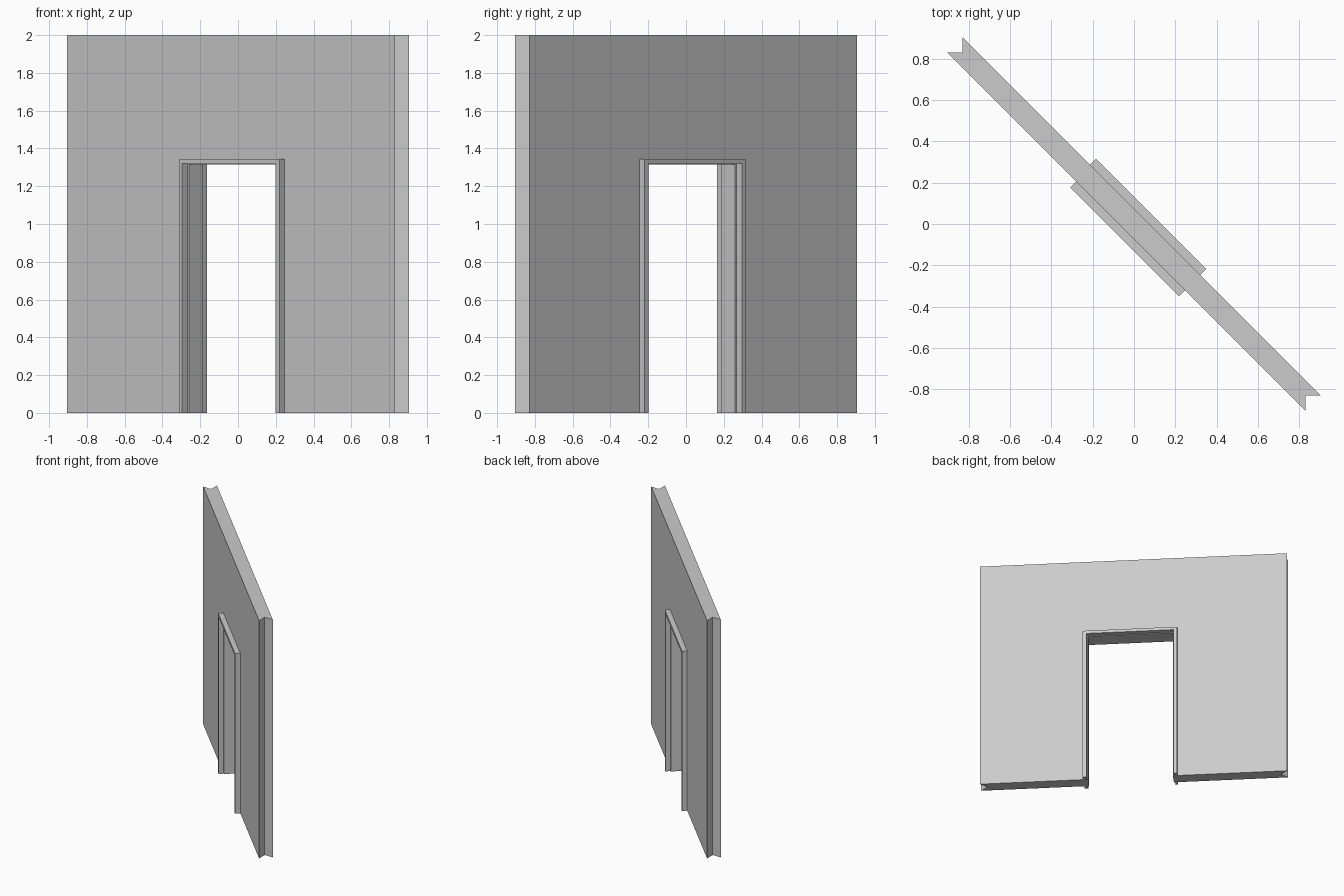
import bpy, bmesh, math
from mathutils import Matrix, Vector

if "Cube" in bpy.data.objects:
    bpy.data.objects.remove(bpy.data.objects["Cube"])

# Local axes: u along the wall, v through it (positive = back); turned 45 degrees in plan
TURN = Matrix.Rotation(-math.pi / 4, 4, 'Z')


def prism(name, points, direction):
    """Extrude a planar outline along a direction into a solid object."""
    bm = bmesh.new()
    face = bm.faces.new([bm.verts.new(p) for p in points])
    ext = bmesh.ops.extrude_face_region(bm, geom=[face])
    moved = [g for g in ext["geom"] if isinstance(g, bmesh.types.BMVert)]
    bmesh.ops.translate(bm, verts=moved, vec=Vector(direction))
    bmesh.ops.recalc_face_normals(bm, faces=bm.faces)
    bm.transform(TURN)
    mesh = bpy.data.meshes.new(name)
    bm.to_mesh(mesh)
    bm.free()
    obj = bpy.data.objects.new(name, mesh)
    bpy.context.collection.objects.link(obj)
    return obj


HALF = 0.053      # half wall thickness
END = 1.227       # half wall length
LEFT, RIGHT, DOOR_H = -0.315, 0.363, 1.315

# Wall: plan outline with V-notched mitre ends
plan = [(-END, -HALF, 0), (END, -HALF, 0), (END - HALF, 0, 0),
        (END, HALF, 0), (-END, HALF, 0), (-END + HALF, 0, 0)]
wall = prism("wall", plan, (0, 0, 2))

# Doorway cutter
opening = [(LEFT, -0.2, -0.1), (RIGHT, -0.2, -0.1),
           (RIGHT, -0.2, DOOR_H), (LEFT, -0.2, DOOR_H)]
cutter = prism("doorway_cutter", opening, (0, 0.4, 0))
cutter.hide_render = True
cutter.hide_set(True)
cut = wall.modifiers.new("doorway", 'BOOLEAN')
cut.operation = 'DIFFERENCE'
cut.solver = 'EXACT'
cut.object = cutter

# Door trim: the same U-shaped frame on the front and back
DEPTH = 0.04
for name, side, lo in (("front_door_trim", -1, -0.344), ("back_door_trim", 1, -0.353)):
    v = side * HALF
    outline = [(lo, v, 0), (lo, v, 1.345), (0.402, v, 1.345), (0.402, v, 0),
               (0.373, v, 0), (0.373, v, 1.32), (-0.325, v, 1.32), (-0.325, v, 0)]
    prism(name, outline, (0, side * DEPTH, 0))
